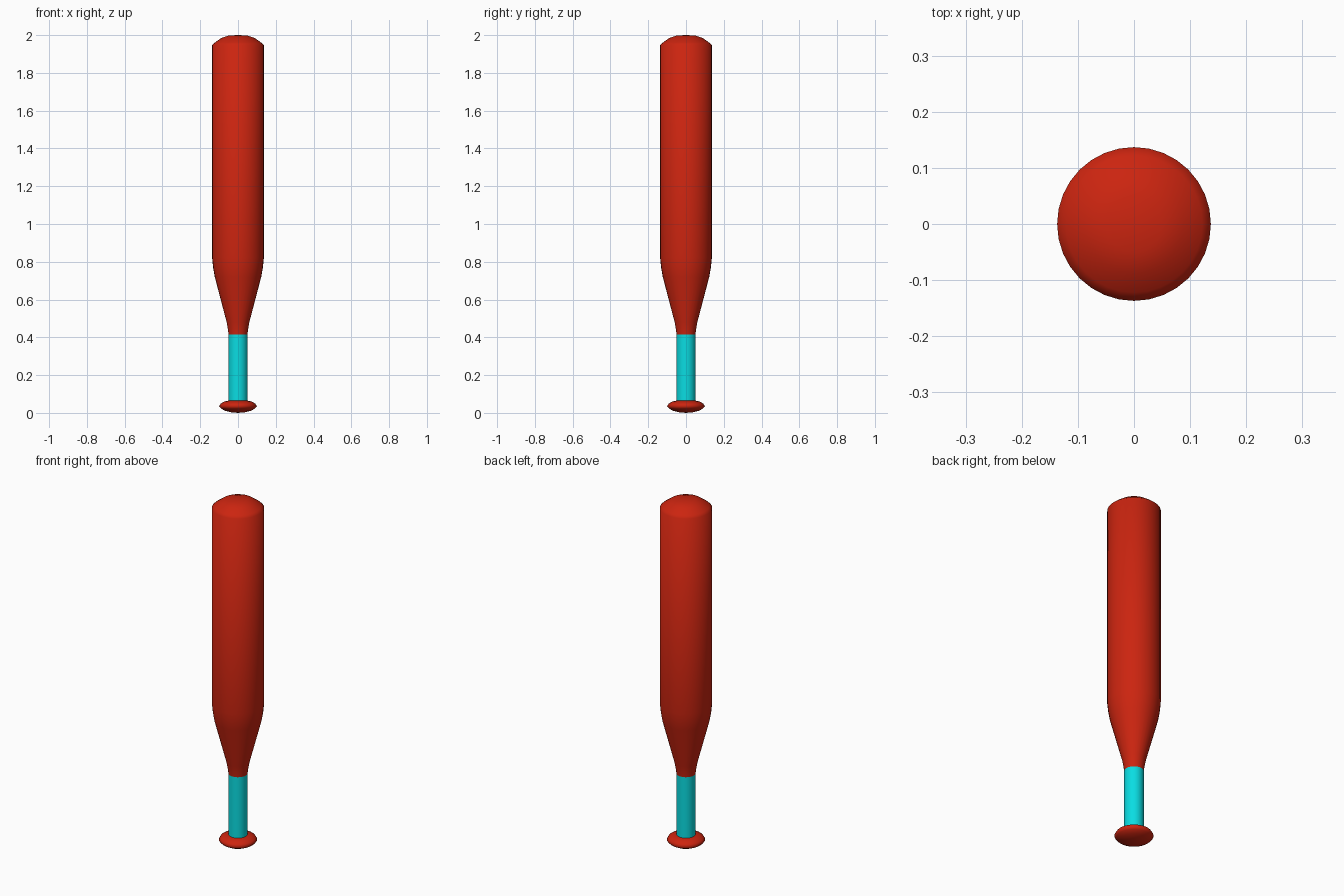
import bpy, bmesh, math

if "Cube" in bpy.data.objects:
    bpy.data.objects.remove(bpy.data.objects["Cube"])

SIDES = 32


def material(name, rgb):
    m = bpy.data.materials.new(name)
    m.diffuse_color = (*rgb, 1)
    m.use_nodes = True
    m.node_tree.nodes["Principled BSDF"].inputs["Base Color"].default_value = m.diffuse_color
    return m


red = material("red lacquer", (0.60, 0.018, 0.005))
cyan = material("cyan wrap", (0.003, 0.72, 0.76))


def lathe(name, profile, mat, angle=40):
    """Revolve (radius, height) points around z; radius 0 makes a pole."""
    bm = bmesh.new()
    rings = []
    for r, z in profile:
        if r == 0:
            rings.append([bm.verts.new((0, 0, z))] * SIDES)
        else:
            rings.append([bm.verts.new((r * math.cos(2 * math.pi * i / SIDES),
                                        r * math.sin(2 * math.pi * i / SIDES), z))
                          for i in range(SIDES)])
    for a, b in zip(rings, rings[1:]):
        for i in range(SIDES):
            j = (i + 1) % SIDES
            bm.faces.new(list(dict.fromkeys((a[i], a[j], b[j], b[i]))))
    bmesh.ops.recalc_face_normals(bm, faces=bm.faces)
    me = bpy.data.meshes.new(name)
    bm.to_mesh(me)
    bm.free()
    me.materials.append(mat)
    ob = bpy.data.objects.new(name, me)
    bpy.context.collection.objects.link(ob)
    bpy.ops.object.select_all(action='DESELECT')
    ob.select_set(True)
    bpy.context.view_layer.objects.active = ob
    bpy.ops.object.shade_smooth_by_angle(angle=math.radians(angle))


# Rounded end knob
lathe("knob", [(0, 0), (0.035, 0.003), (0.068, 0.011), (0.09, 0.023), (0.1, 0.035),
               (0.092, 0.049), (0.072, 0.06), (0.05, 0.065), (0, 0.065)], red, 80)

# Straight wrapped grip
lathe("grip", [(0.05, 0.064), (0.05, 0.416)], cyan)

# Tapered barrel with domed tip
lathe("barrel", [(0.05, 0.416), (0.053, 0.44), (0.06, 0.48), (0.123, 0.72), (0.131, 0.765),
                 (0.137, 0.82), (0.137, 1.948), (0.122, 1.961), (0.088, 1.985),
                 (0.05, 1.998), (0, 2.0)], red, 60)
